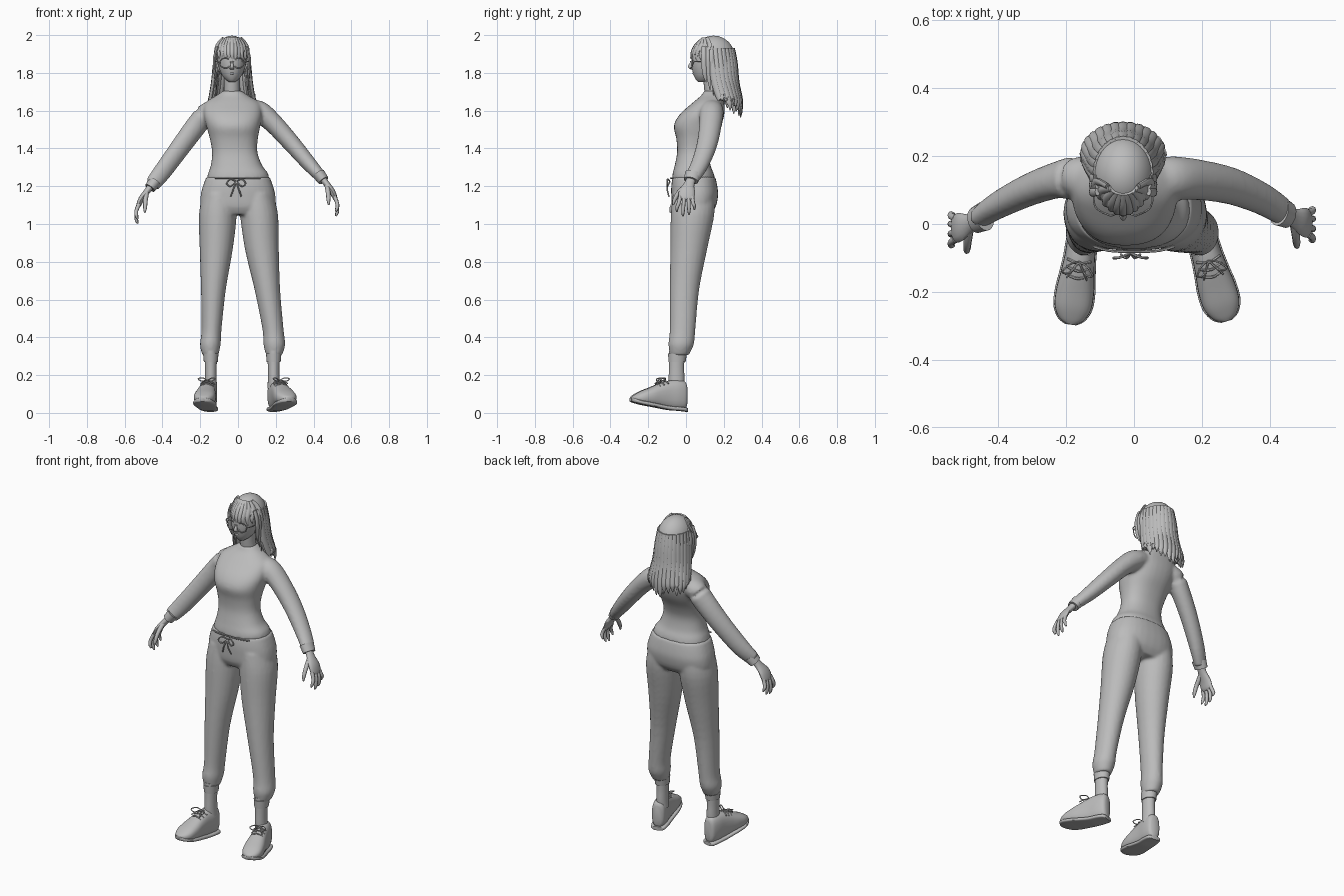
import bpy, bmesh, math, random
from mathutils import Vector

random.seed(4)
grey = bpy.data.materials.new("plain_grey")
grey.diffuse_color = (0.5, 0.5, 0.5, 1)
UP = Vector((0, 0, 1))


def finish(bm, name, angle=50):
    bmesh.ops.recalc_face_normals(bm, faces=bm.faces[:])
    me = bpy.data.meshes.new(name)
    bm.to_mesh(me)
    bm.free()
    me.materials.append(grey)
    ob = bpy.data.objects.new(name, me)
    bpy.context.collection.objects.link(ob)
    bpy.ops.object.select_all(action='DESELECT')
    ob.select_set(True)
    bpy.context.view_layer.objects.active = ob
    bpy.ops.object.shade_smooth_by_angle(angle=math.radians(angle))
    return ob


def spline(rows, steps):
    """Catmull-Rom through rows of equal length."""
    out = []
    for i in range(len(rows) - 1):
        a, b, c, d = (rows[max(0, min(len(rows) - 1, i + k))] for k in (-1, 0, 1, 2))
        for s in range(steps):
            t = s / steps
            out.append([q + t / 2 * (r - p) + t * t * (p - 2.5 * q + 2 * r - w / 2)
                        + t ** 3 * (1.5 * (q - r) + (w - p) / 2) for p, q, r, w in zip(a, b, c, d)])
    return out + [list(rows[-1])]


def loft(bm, rows, n=20, steps=4, side=(1, 0, 0), axis=None, power=2):
    """Skin rows (x, y, z, radius along side, radius across)."""
    rows = spline(rows, steps) if steps > 1 else rows
    pts = [Vector(r[:3]) for r in rows]
    rings = []
    for i, r in enumerate(rows):
        t = Vector(axis) if axis else (pts[min(i + 1, len(pts) - 1)] - pts[max(i - 1, 0)]).normalized()
        u = Vector(side)
        u = (u - t * u.dot(t)).normalized()
        v = t.cross(u)
        ring = []
        for k in range(n):
            a = 2 * math.pi * k / n
            c, s = math.cos(a), math.sin(a)
            c, s = (math.copysign(abs(q) ** (2 / power), q) for q in (c, s))
            ring.append(bm.verts.new(pts[i] + u * c * max(r[3], .0005) + v * s * max(r[4], .0005)))
        rings.append(ring)
    for a, b in zip(rings, rings[1:]):
        for k in range(n):
            bm.faces.new((a[k], a[(k + 1) % n], b[(k + 1) % n], b[k]))
    bm.faces.new(rings[0])
    bm.faces.new(rings[-1])


def cord(bm, pts, r, steps=5, n=6):
    loft(bm, [(*p, r, r) for p in pts], n, steps, side=(.3, 1, .2))


def fuse(ob, size, smooth):
    """Blend overlapping volumes into one cloth surface."""
    m = ob.modifiers.new("fuse", 'REMESH')
    m.mode, m.voxel_size, m.use_smooth_shade = 'VOXEL', size, True
    s = ob.modifiers.new("soften", 'SMOOTH')
    s.factor, s.iterations = .5, smooth


# sweater: torso and both sleeves
bm = bmesh.new()
loft(bm, [(0, .04, 1.235, .166, .115), (0, .038, 1.27, .158, .108), (-.008, .035, 1.31, .136, .095),
          (-.017, .038, 1.38, .12, .085), (-.022, .047, 1.45, .127, .098), (-.025, .06, 1.52, .143, .124),
          (-.028, .085, 1.58, .155, .118), (-.03, .118, 1.64, .145, .085), (-.03, .14, 1.68, .085, .06),
          (-.03, .14, 1.705, .05, .045)], n=32, axis=UP, power=2.3)
left_arm = [(-.13, .135, 1.61, .05, .06), (-.175, .135, 1.575, .058, .064), (-.225, .13, 1.515, .052, .06),
            (-.31, .10, 1.40, .047, .055), (-.40, .055, 1.277, .04, .05), (-.455, .018, 1.208, .031, .042)]
right_arm = [(.07, .135, 1.61, .05, .06), (.12, .135, 1.59, .058, .064), (.19, .13, 1.53, .052, .06),
             (.285, .112, 1.425, .047, .055), (.375, .075, 1.32, .04, .048), (.44, .035, 1.248, .031, .042)]
for arm in (left_arm, right_arm):
    loft(bm, arm, side=(1, 0, 1))
fuse(finish(bm, "sweater"), .009, 5)

# trousers: hips and both legs
bm = bmesh.new()
loft(bm, [(0, .042, 1.25, .168, .113), (0, .044, 1.2, .186, .122), (0, .046, 1.15, .198, .124),
          (0, .042, 1.09, .198, .115), (0, .038, 1.05, .17, .09)], n=32, axis=UP, power=2.4)
left_leg = [(-.10, .04, 1.16, .085, .11), (-.107, .035, 1.05, .1, .115), (-.115, .015, .87, .088, .098),
            (-.13, -.008, .655, .066, .078), (-.14, -.018, .445, .053, .068), (-.146, -.025, .37, .055, .068),
            (-.147, -.03, .335, .05, .06), (-.146, -.035, .305, .042, .05)]
right_leg = [(.10, .04, 1.16, .085, .11), (.112, .035, 1.05, .1, .115), (.126, .015, .87, .09, .098),
             (.155, -.008, .655, .068, .078), (.185, -.018, .445, .056, .068), (.192, -.025, .37, .058, .068),
             (.192, -.03, .335, .052, .06), (.191, -.035, .305, .042, .05)]
for leg in (left_leg, right_leg):
    loft(bm, leg, n=24, axis=UP)
fuse(finish(bm, "trousers"), .009, 4)

# drawstring bow
bm = bmesh.new()
for s in (-1, 1):
    cord(bm, [(-.01, -.085, 1.225), (-.01 + s * .03, -.098, 1.237), (-.01 + s * .05, -.1, 1.215),
              (-.01 + s * .03, -.098, 1.2), (-.01, -.085, 1.225)], .004)
    cord(bm, [(-.01, -.085, 1.225), (-.01 + s * .012, -.1, 1.19), (-.01 + s * .028, -.09, 1.145)], .004)
cord(bm, [(-.12, -.066, 1.243), (-.06, -.08, 1.243), (.06, -.08, 1.243), (.12, -.066, 1.243)], .004)
finish(bm, "drawstring")

# ankle, cuff band, shoe, sole and laces for each foot
foot_rows = [(0, .035, .15, .022), (.012, .018, .168, .036), (.05, .014, .175, .043), (.1, .018, .17, .045),
             (.15, .027, .155, .05), (.2, .037, .135, .056), (.25, .047, .115, .054), (.285, .057, .096, .036),
             (.3, .066, .085, .012)]
for label, ax, heel, toe in (("left", -.144, (-.146, .002), (-.187, -.298)), ("right", .189, (.187, .002), (.272, -.285))):
    bm = bmesh.new()
    loft(bm, [(ax, -.048, .33, .034, .042), (ax, -.05, .24, .031, .04), (ax, -.05, .18, .031, .042),
              (ax, -.05, .13, .033, .04)], axis=UP)
    finish(bm, label + "_ankle")
    bm = bmesh.new()
    loft(bm, [(ax, -.045, .315, .041, .05), (ax, -.047, .27, .037, .045)], steps=1, axis=UP)
    finish(bm, label + "_trouser_cuff")
    h = Vector((*heel, 0))
    d = (Vector((*toe, 0)) - h).normalized()
    across = d.cross(UP)

    def at(s, z, x=0):
        return tuple(h + d * s + across * x + UP * z)
    bm = bmesh.new()
    loft(bm, [(*at(s, (lo + hi) / 2), w, (hi - lo) / 2) for s, lo, hi, w in foot_rows], n=24, side=across,
         axis=d, power=2.5)
    finish(bm, label + "_shoe")
    bm = bmesh.new()
    loft(bm, [(*at(s * 1.01 - .002, min(lo, .008 + s * .18) + .008), w + .004, .011) for s, lo, hi, w in foot_rows],
         side=across, axis=d, power=4)
    finish(bm, label + "_shoe_sole")
    bm = bmesh.new()
    for s in (-1, 1):
        cord(bm, [at(.115, .172), at(.125, .185, s * .025), at(.15, .18, s * .045), at(.15, .168, s * .025),
                  at(.115, .172)], .003)
        cord(bm, [at(.115, .172), at(.14, .17, s * .015), at(.165, .155, s * .03)], .003)
    for k in range(3):
        cord(bm, [at(.11 + k * .022, .155 - k * .008, -.035), at(.12 + k * .022, .173 - k * .008),
                  at(.11 + k * .022, .155 - k * .008, .035)], .004)
    finish(bm, label + "_laces")

# hands with sleeve cuffs
for label, s, wx, wy, wz in (("left", -1, .46, .015, 1.2), ("right", 1, .447, .03, 1.24)):
    def hp(x, y, z):
        return (s * (wx + x), wy + y, wz + z)
    bm = bmesh.new()
    loft(bm, [(*hp(-.02, .008, .025), .044, .034), (*hp(.006, -.004, -.01), .039, .03)], steps=1, side=(0, 1, 0))
    finish(bm, label + "_sleeve_cuff")
    bm = bmesh.new()
    loft(bm, [(*hp(-.01, .005, .015), .026, .02), (*hp(.02, -.012, -.025), .027, .017),
              (*hp(.05, -.024, -.065), .042, .016), (*hp(.066, -.028, -.1), .042, .013),
              (*hp(.07, -.029, -.112), .034, .008)], n=14, side=(0, 1, 0))
    for y0, y1, tip in ((-.032, -.05, -.175), (-.011, -.018, -.198), (.011, .014, -.19), (.03, .042, -.165)):
        loft(bm, [(*hp(.064, -.028 + y0, -.095), .011, .011), (*hp(.078, -.028 + (y0 + y1) / 2, -.13), .01, .01),
                  (*hp(.078, -.028 + y1, tip + .02), .009, .009), (*hp(.07, -.028 + y1, tip), .004, .004)],
             n=8, steps=3, side=(0, 1, 0))
    loft(bm, [(*hp(.025, -.03, -.035), .014, .014), (*hp(.03, -.07, -.075), .012, .012),
              (*hp(.032, -.092, -.115), .01, .01), (*hp(.034, -.098, -.14), .004, .004)], n=8, steps=3, side=(0, 1, 0))
    finish(bm, label + "_hand")

# head with neck, nose, lips and ears
CX = -.032
bm = bmesh.new()
loft(bm, [(CX, .088, 1.752, .016, .024), (CX, .098, 1.765, .034, .046), (CX, .108, 1.79, .054, .068),
          (CX, .12, 1.83, .07, .09), (CX, .13, 1.875, .078, .102), (CX, .135, 1.92, .078, .102),
          (CX, .14, 1.96, .06, .08), (CX, .14, 1.98, .02, .03)], n=28, axis=UP)
loft(bm, [(CX, .15, 1.66, .05, .046), (CX, .14, 1.72, .042, .044), (CX, .135, 1.8, .044, .046)])
loft(bm, [(CX, .034, 1.862, .005, .006), (CX, .022, 1.836, .009, .012), (CX, .03, 1.822, .012, .012),
          (CX, .042, 1.816, .008, .006)], n=10, axis=UP)
loft(bm, [(CX - .02, .052, 1.798, .002, .002), (CX, .041, 1.798, .008, .007), (CX + .02, .052, 1.798, .002, .002)],
     n=8, side=(0, 1, 0))
for s in (-1, 1):
    loft(bm, [(CX + s * .074, .135, 1.81, .006, .01), (CX + s * .082, .142, 1.845, .009, .018),
              (CX + s * .08, .145, 1.87, .006, .01)], n=10, axis=UP)
finish(bm, "head")

# round glasses
bm = bmesh.new()
for s in (-1, 1):
    ring = [(CX + s * .036 + .029 * math.cos(a), .024 + .012 * abs(math.cos(a)), 1.852 + .027 * math.sin(a))
            for a in (math.pi * k / 10 for k in range(21))]
    cord(bm, ring, .003, 1)
    cord(bm, [(CX + s * .064, .036, 1.858), (CX + s * .085, .06, 1.86), (CX + s * .086, .14, 1.86)], .003)
cord(bm, [(CX - .008, .03, 1.857), (CX, .024, 1.86), (CX + .008, .03, 1.857)], .003)
finish(bm, "glasses")

# hair cap, open over the face
bm = bmesh.new()
bmesh.ops.create_uvsphere(bm, u_segments=36, v_segments=24, radius=1)
for v in bm.verts:
    v.co = Vector((CX + v.co.x * .092, .146 + v.co.y * .113, 1.882 + v.co.z * .115))
bmesh.ops.delete(bm, geom=[f for f in bm.faces if f.calc_center_median().z < 1.915
                           and f.calc_center_median().y < .115], context='FACES')
cap = finish(bm, "hair_cap")
cap.modifiers.new("thickness", 'SOLIDIFY').thickness = .008

# fringe and side locks
bm = bmesh.new()
for k in range(11):
    a = (k - 5) / 5
    x, y = CX + a * .085, .03 + .075 * a * a
    low = 1.872 - .02 * random.random()
    loft(bm, [(CX + a * .045, .09 + .02 * a * a, 1.982, .012, .008), (CX + a * .076, y + .02, 1.945, .014, .008),
              (x, y, 1.9, .012, .007), (x + .004, y + .003, low, .002, .002)], n=8, steps=3, side=(1, a, 0))
for s in (-1, 1):
    for y, low in ((.095, 1.75), (.115, 1.71), (.135, 1.68)):
        loft(bm, [(CX + s * .075, y, 1.94, .012, .008), (CX + s * .092, y, 1.88, .015, .008),
                  (CX + s * .09, y + .004, 1.8, .013, .007), (CX + s * .084, y + .012, low, .002, .002)],
             n=8, steps=3, side=(0, 1, 0))
finish(bm, "fringe")

# long back hair in two layers of tapered locks
bm = bmesh.new()
for layer, count in ((0, 17), (1, 14)):
    for k in range(count):
        a = math.radians(-100 + 200 * k / (count - 1))
        c, s = math.cos(a), math.sin(a)
        q = 1 - .12 * layer
        low = 1.555 + .07 * (1 - c) * .8 + .05 * random.random()
        loft(bm, [(CX + .08 * q * s, .15 + .1 * q * c, 1.93, .016, .009),
                  (CX + .091 * q * s, .158 + .106 * q * c, 1.85, .02, .01),
                  (CX + .1 * q * s, .172 + .1 * q * c, 1.75, .021, .011),
                  (CX + .115 * q * s, .2 + .09 * q * c, 1.66, .019, .011),
                  (CX + .119 * q * s, .212 + .08 * q * c, low + .03, .012, .007),
                  (CX + .117 * q * s, .213 + .076 * q * c, low, .002, .002)], n=8, steps=3, side=(c, -s, 0))
finish(bm, "back_hair")
